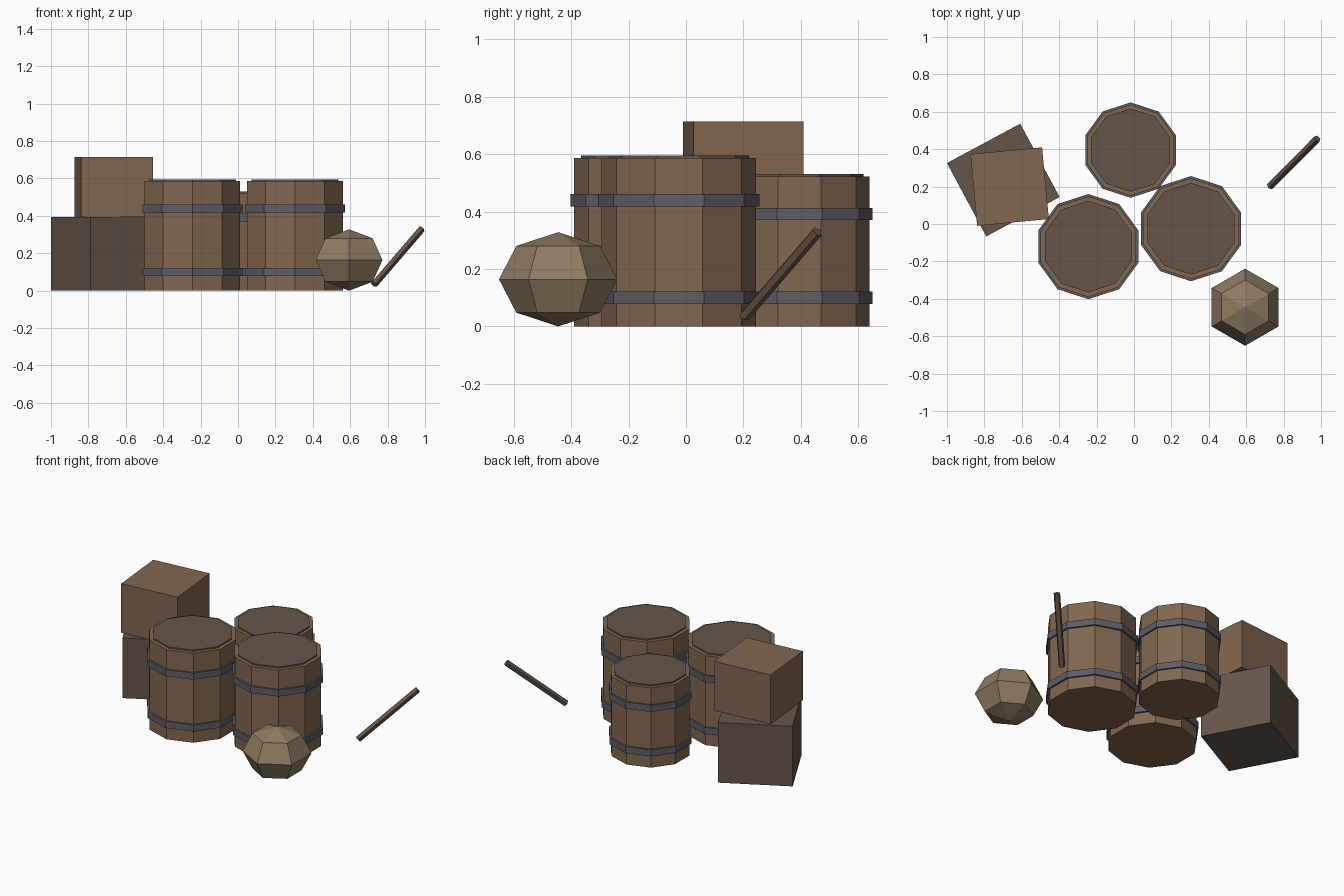
import bpy, bmesh
from math import sin, cos, pi, radians
from mathutils import Vector

if "Cube" in bpy.data.objects:
    bpy.data.objects.remove(bpy.data.objects["Cube"])


def material(name, r, g, b):
    m = bpy.data.materials.new(name)
    m.diffuse_color = (r, g, b, 1)
    m.use_nodes = True
    m.node_tree.nodes["Principled BSDF"].inputs["Base Color"].default_value = m.diffuse_color
    return m


WOOD = material("wood", 0.22, 0.135, 0.08)
DARK_WOOD = material("dark_wood", 0.13, 0.09, 0.068)
IRON = material("iron", 0.11, 0.11, 0.13)
STONE = material("stone", 0.27, 0.20, 0.12)


def finish(bm, name, mat, loc):
    bmesh.ops.recalc_face_normals(bm, faces=bm.faces)
    mesh = bpy.data.meshes.new(name)
    bm.to_mesh(mesh)
    bm.free()
    mesh.materials.append(mat)
    ob = bpy.data.objects.new(name, mesh)
    ob.location = loc
    bpy.context.collection.objects.link(ob)
    return ob


def lathe(name, profile, sides, mat, loc, closed=False):
    """Faceted turning of (radius, z) points, with a corner on +y."""
    bm = bmesh.new()
    rings = [[bm.verts.new((r * sin(2 * pi * i / sides), r * cos(2 * pi * i / sides), z))
              for i in range(sides)] for r, z in profile]
    pairs = list(zip(rings, rings[1:]))
    if closed:
        pairs.append((rings[-1], rings[0]))
    for a, b in pairs:
        for i in range(sides):
            j = (i + 1) % sides
            bm.faces.new((a[i], a[j], b[j], b[i]))
    if not closed:
        bm.faces.new(rings[0])
        bm.faces.new(rings[-1])
    bmesh.ops.remove_doubles(bm, verts=bm.verts, dist=1e-5)
    return finish(bm, name, mat, loc)


def barrel(tag, x, y, radius, height):
    loc = (x, y, 0)
    lathe("barrel_body_" + tag, [(radius, 0), (radius, height)], 10, WOOD, loc)
    lathe("barrel_lid_" + tag, [(radius * 0.91, height - 0.02), (radius * 0.91, height + 0.009)],
          10, DARK_WOOD, loc)
    # iron hoops
    for part, z in (("lower", 0.10), ("upper", height * 0.75)):
        o, i, h = radius * 1.045, radius * 0.97, 0.0215
        lathe(f"barrel_hoop_{part}_{tag}", [(o, z - h), (o, z + h), (i, z + h), (i, z - h)],
              10, IRON, loc, closed=True)


def crate(name, x, y, z, side, height, angle, mat):
    bm = bmesh.new()
    bmesh.ops.create_cube(bm, size=1)
    bmesh.ops.scale(bm, vec=(side, side, height), verts=bm.verts)
    finish(bm, name, mat, (x, y, z + height / 2)).rotation_euler.z = radians(angle)


# barrels
barrel("left", -0.244, -0.121, 0.269, 0.586)
barrel("right", 0.305, -0.025, 0.269, 0.586)
barrel("back", -0.018, 0.395, 0.244, 0.522)

# stacked crates
crate("lower_crate", -0.699, 0.235, 0, 0.445, 0.393, 28.2, DARK_WOOD)
crate("upper_crate", -0.665, 0.2, 0.393, 0.385, 0.321, 5.4, WOOD)

# squashed low-poly boulder
arc = [(0.206 * sin(pi * k / 4), -0.164 * cos(pi * k / 4)) for k in range(5)]
bm_profile = [(max(r, 1e-7), z) for r, z in arc]
bm = bmesh.new()
tip = [bm.verts.new((0, 0, arc[0][1])), bm.verts.new((0, 0, arc[4][1]))]
rows = [[bm.verts.new((r * sin(pi * i / 3), r * cos(pi * i / 3), z)) for i in range(6)]
        for r, z in arc[1:4]]
for i in range(6):
    j = (i + 1) % 6
    bm.faces.new((tip[0], rows[0][i], rows[0][j]))
    bm.faces.new((tip[1], rows[2][i], rows[2][j]))
    for a, b in zip(rows, rows[1:]):
        bm.faces.new((a[i], a[j], b[j], b[i]))
finish(bm, "boulder", STONE, (0.594, -0.445, 0.164))

# leaning stick
start, end = Vector((0.727, 0.202, 0.034)), Vector((0.981, 0.457, 0.33))
stick = lathe("stick", [(0.02, 0), (0.02, (end - start).length)], 5, DARK_WOOD, start)
stick.rotation_euler = (end - start).to_track_quat('Z', 'Y').to_euler()
